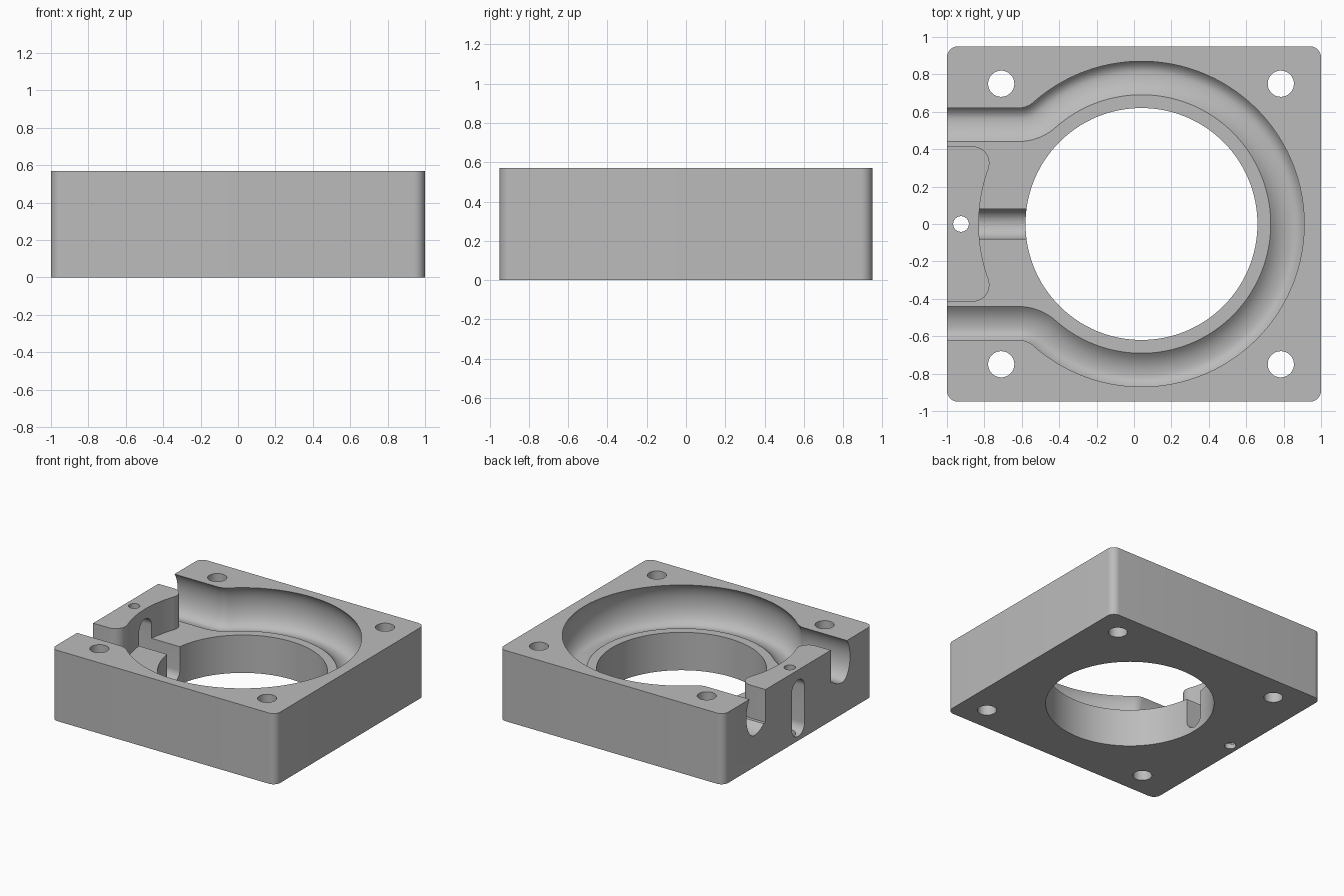
import bpy, bmesh
from math import sin, cos, pi, radians, sqrt, atan2, asin

default = bpy.data.objects.get("Cube")
if default:
    bpy.data.objects.remove(default, do_unlink=True)

CX = 0.04        # bore centre
TOP = 0.57       # block height
FLOOR = 0.305    # recess floor
RIM = 0.87       # recess rim radius
WALL = 0.62      # half width of the channel mouth

metal = bpy.data.materials.new("machined_grey")
grey = (0.5, 0.5, 0.5, 1)
metal.use_nodes = True
metal.diffuse_color = grey
metal.node_tree.nodes["Principled BSDF"].inputs["Base Color"].default_value = grey


def finish(name, bm):
    bmesh.ops.recalc_face_normals(bm, faces=bm.faces)
    mesh = bpy.data.meshes.new(name)
    bm.to_mesh(mesh)
    bm.free()
    obj = bpy.data.objects.new(name, mesh)
    bpy.context.collection.objects.link(obj)
    mesh.materials.append(metal)
    return obj


def prism(name, outline, z0, z1):
    bm = bmesh.new()
    face = bm.faces.new([bm.verts.new((x, y, z0)) for x, y in outline])
    out = bmesh.ops.extrude_face_region(bm, geom=[face])
    verts = [v for v in out["geom"] if isinstance(v, bmesh.types.BMVert)]
    bmesh.ops.translate(bm, verts=verts, vec=(0, 0, z1 - z0))
    return finish(name, bm)


def arc(cx, cy, r, a0, a1, n):
    return [(cx + r * cos(a0 + (a1 - a0) * i / n), cy + r * sin(a0 + (a1 - a0) * i / n))
            for i in range(n + 1)]


def cylinder(name, x, y, r, n=48):
    return prism(name, arc(x, y, r, 0, 2 * pi, n)[:-1], -0.1, 0.8)


def mirrored(points):
    return points + [(x, -y) for x, y in reversed(points)]


def cut(target, tool):
    mod = target.modifiers.new("cut", "BOOLEAN")
    mod.operation = "DIFFERENCE"
    mod.solver = "EXACT"
    mod.object = tool
    bpy.context.view_layer.objects.active = target
    bpy.ops.object.modifier_apply(modifier=mod.name)
    bpy.data.objects.remove(tool, do_unlink=True)


# Block with rounded vertical corners
R = 0.06
outline = []
for k, (sx, sy) in enumerate([(1, 1), (-1, 1), (-1, -1), (1, -1)]):
    outline += arc(sx * (1 - R), sy * (0.95 - R), R, k * pi / 2, (k + 1) * pi / 2, 10)
block = prism("housing_block", outline, 0, TOP)


# Recess outline: straight channel, blend, then big circle, shifted by d
def recess_outline(d):
    blend = 0.12
    by = WALL + blend
    bx = CX - sqrt((RIM + blend) ** 2 - by ** 2)
    turn = atan2(-by, CX - bx)
    pts = [(-1.1, WALL + d)]
    pts += arc(bx, by, blend - d, -pi / 2, turn, 10)
    pts += arc(CX, 0, RIM + d, turn + pi, 0, 60)[1:]
    return pts + [(x, -y) for x, y in reversed(pts[:-1])]


# Undercut round groove around the flat floor
half_h, mid = 0.175, 0.43
a0 = asin((TOP - mid) / half_h)
a1 = -pi - asin((FLOOR - mid) / half_h)
section = [(0, 0.7)]
for i in range(25):
    a = a0 + (a1 - a0) * i / 24
    section.append((-0.06 + (0.1 if cos(a) > 0 else 0.17) * cos(a), mid + half_h * sin(a)))

bm = bmesh.new()
layers = [[bm.verts.new((x, y, z)) for x, y in recess_outline(d)] for d, z in section]
for upper, lower in zip(layers, layers[1:]):
    for i in range(len(upper) - 1):
        bm.faces.new((upper[i], upper[i + 1], lower[i + 1], lower[i]))
bm.faces.new(layers[0])
bm.faces.new(layers[-1])
bm.faces.new([l[0] for l in layers] + [l[-1] for l in reversed(layers)])
recess = finish("recess_cutter", bm)

# Island left standing in the channel mouth
corner = 0.09
iy = 0.415 - corner
ix = CX - sqrt((RIM + corner) ** 2 - iy ** 2)
lean = atan2(-iy, CX - ix)
island = [(-1.3, 0.415)] + arc(ix, iy, corner, pi / 2, lean, 16)
island += arc(CX, 0, RIM, lean + pi, pi, 12)[1:-1]
cut(recess, prism("island_keeper", mirrored(island), 0.1, 0.9))
cut(block, recess)

# Main bore, corner bolt holes and small pin hole
cut(block, cylinder("bore_cutter", CX, 0, 0.62, 128))
for x in (-0.71, 0.785):
    for y in (-0.75, 0.75):
        cut(block, cylinder("bolt_hole_cutter", x, y, 0.07))
cut(block, cylinder("pin_hole_cutter", -0.925, 0, 0.042, 32))

# Upright rounded slot from the side face into the bore
slot = arc(0, 0.41, 0.08, 0, pi, 20) + arc(0, 0.115, 0.08, pi, 2 * pi, 20)
bm = bmesh.new()
ends = [[bm.verts.new((x, y, z)) for y, z in slot] for x in (-1.1, -0.4)]
for i in range(len(slot)):
    j = (i + 1) % len(slot)
    bm.faces.new((ends[0][i], ends[0][j], ends[1][j], ends[1][i]))
for e in ends:
    bm.faces.new(e)
cut(block, finish("slot_cutter", bm))

# Smooth curved walls, keep machined edges sharp
bpy.ops.object.select_all(action="DESELECT")
block.select_set(True)
bpy.context.view_layer.objects.active = block
bpy.ops.object.shade_smooth_by_angle(angle=radians(25))
